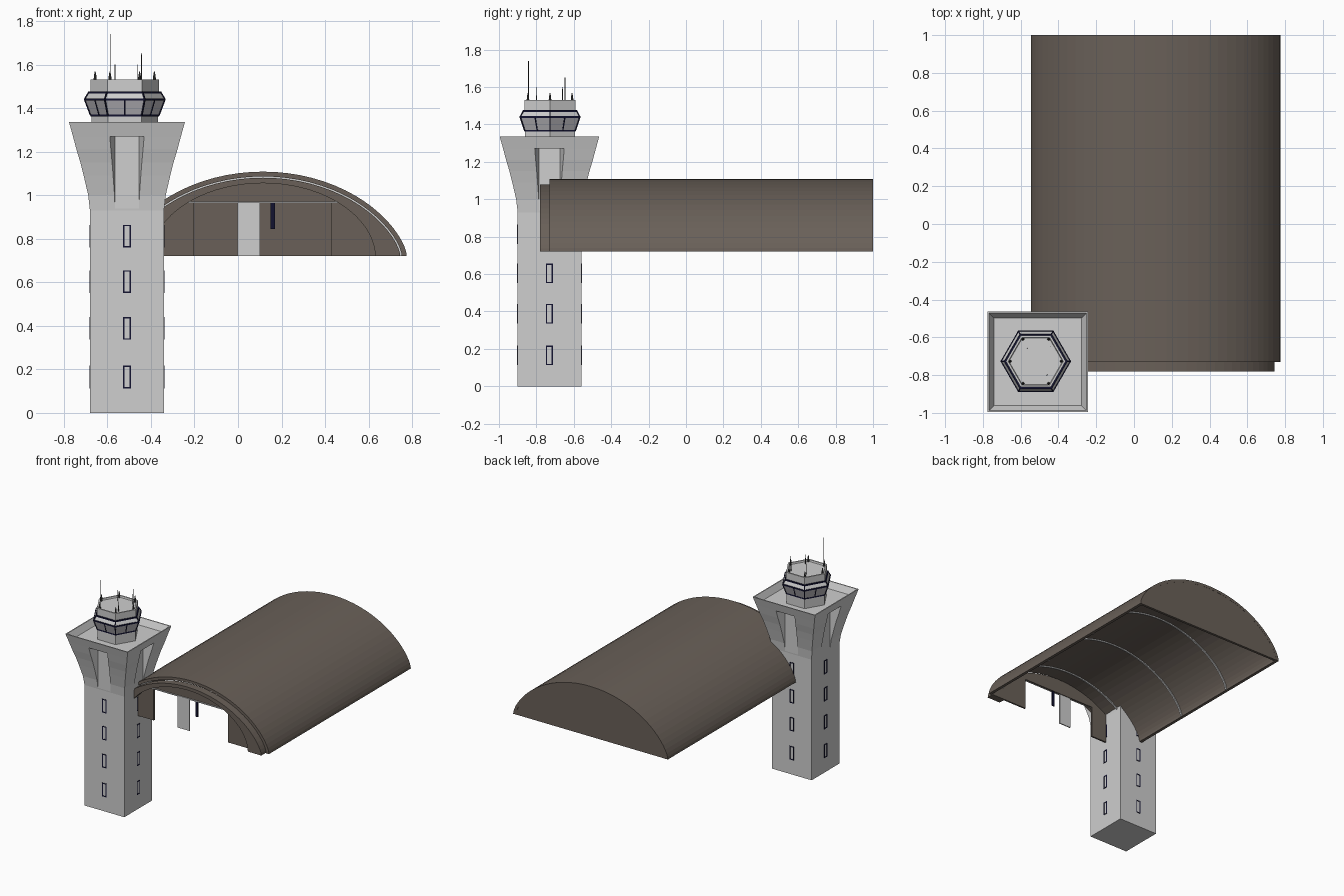
import bpy, bmesh, math
from mathutils import Matrix, Vector

if "Cube" in bpy.data.objects:
    bpy.data.objects.remove(bpy.data.objects["Cube"])


def material(name, rgb):
    m = bpy.data.materials.new(name)
    m.diffuse_color = (*rgb, 1)
    m.use_nodes = True
    m.node_tree.nodes["Principled BSDF"].inputs["Base Color"].default_value = m.diffuse_color
    return m


CONCRETE = material("pale_concrete", (0.62, 0.62, 0.62))
BROWN = material("brown_metal", (0.143, 0.118, 0.099))
NAVY = material("navy_frame", (0.006, 0.006, 0.03))
GLASS = material("cab_glass", (0.50, 0.49, 0.52))
DARK = material("dark_steel", (0.06, 0.06, 0.06))

TX, TY = -0.51, -0.73      # tower axis
CX, CY = -0.52, -0.727     # control cab axis
HX, HZ = 0.115, 0.72       # hangar axis and eaves height


def finish(bm, name, mat):
    bmesh.ops.recalc_face_normals(bm, faces=bm.faces)
    me = bpy.data.meshes.new(name)
    bm.to_mesh(me)
    bm.free()
    me.materials.append(mat)
    ob = bpy.data.objects.new(name, me)
    bpy.context.collection.objects.link(ob)
    return ob


def box(bm, lo, hi, m=Matrix()):
    lo, hi = Vector(lo), Vector(hi)
    s = hi - lo
    bmesh.ops.create_cube(bm, size=1, matrix=m @ Matrix.Translation((lo + hi) / 2) @ Matrix.Diagonal((*s, 1)))


def beam(bm, a, b, r, r2=None, sides=6):
    a, b = Vector(a), Vector(b)
    d = b - a
    m = Matrix.Translation((a + b) / 2) @ d.to_track_quat('Z', 'Y').to_matrix().to_4x4()
    bmesh.ops.create_cone(bm, cap_ends=True, segments=sides, radius1=r,
                          radius2=r if r2 is None else r2, depth=d.length, matrix=m)


def loft(bm, cx, cy, rings, sides, rot=0.0):
    """Closed stack of regular polygons given as (circumradius, z)."""
    rows = []
    for r, z in rings:
        rows.append([bm.verts.new((cx + r * math.cos(rot + math.tau * i / sides),
                                   cy + r * math.sin(rot + math.tau * i / sides), z)) for i in range(sides)])
    for a, b in zip(rows, rows[1:]):
        for i in range(sides):
            j = (i + 1) % sides
            bm.faces.new((a[i], a[j], b[j], b[i]))
    bm.faces.new(rows[0][::-1])
    bm.faces.new(rows[-1])


def prism(bm, pts, y0, y1):
    """Extrude an x-z outline along y."""
    a = [bm.verts.new((x, y0, z)) for x, z in pts]
    b = [bm.verts.new((x, y1, z)) for x, z in pts]
    n = len(pts)
    bm.faces.new(a)
    bm.faces.new(b[::-1])
    for i in range(n):
        j = (i + 1) % n
        bm.faces.new((a[i], b[i], b[j], a[j]))


# ---- Tower shaft with flared head and sunken deck
bm = bmesh.new()
profile = [(0.17, 0), (0.17, 0.93), (0.178, 1.0), (0.199, 1.09), (0.214, 1.15), (0.232, 1.21),
           (0.248, 1.27), (0.266, 1.335), (0.258, 1.335), (0.232, 1.288)]
loft(bm, TX, TY, [(h * math.sqrt(2), z) for h, z in profile], 4, math.pi / 4)
tower = finish(bm, "tower_shaft", CONCRETE)

# wedge-shaped recess on each side of the flare
bm = bmesh.new()
turns = [Matrix.Translation((TX, TY, 0)) @ Matrix.Rotation(k * math.pi / 2, 4, 'Z') for k in range(4)]
for m in turns:
    plan = [(-0.055, -0.171), (0.055, -0.171), (0.095, -0.30), (-0.095, -0.30)]
    lo = [bm.verts.new(m @ Vector((x, y, 0.88))) for x, y in plan]
    hi = [bm.verts.new(m @ Vector((x, y, 1.27))) for x, y in plan]
    bm.faces.new(lo)
    bm.faces.new(hi[::-1])
    for i in range(4):
        j = (i + 1) % 4
        bm.faces.new((lo[i], hi[i], hi[j], lo[j]))
cutter = finish(bm, "recess_cutter", CONCRETE)
cutter.hide_render = True
mod = tower.modifiers.new("recesses", 'BOOLEAN')
mod.operation, mod.solver, mod.object = 'DIFFERENCE', 'EXACT', cutter
bpy.context.view_layer.update()
tower.data = bpy.data.meshes.new_from_object(tower.evaluated_get(bpy.context.evaluated_depsgraph_get()))
tower.modifiers.clear()
bpy.data.objects.remove(cutter)

# ---- Tower window frames on all four sides
bm = bmesh.new()
for m in turns:
    for zc in (0.165, 0.388, 0.603, 0.812):
        y0, y1, w, h, t = -0.173, -0.169, 0.018, 0.052, 0.006
        box(bm, (-w, y0, zc - h), (-w + t, y1, zc + h), m)
        box(bm, (w - t, y0, zc - h), (w, y1, zc + h), m)
        box(bm, (-w, y0, zc - h), (w, y1, zc - h + t), m)
        box(bm, (-w, y0, zc + h - t), (w, y1, zc + h), m)
finish(bm, "tower_window_frames", NAVY)

# ---- Control cab: base, glazing, eaves and roof
bm = bmesh.new()
loft(bm, CX, CY, [(0.153, 1.28), (0.153, 1.366)], 6)
finish(bm, "cab_base", CONCRETE)
bm = bmesh.new()
loft(bm, CX, CY, [(0.156, 1.366), (0.184, 1.44)], 6)
finish(bm, "cab_windows", GLASS)
bm = bmesh.new()
loft(bm, CX, CY, [(0.184, 1.44), (0.165, 1.472), (0.158, 1.472), (0.158, 1.53), (0.146, 1.53), (0.142, 1.518)], 6)
finish(bm, "cab_roof", CONCRETE)

# cab frame rings and mullions
bm = bmesh.new()
for r, z in ((0.158, 1.366), (0.187, 1.44), (0.168, 1.472)):
    loft(bm, CX, CY, [(r, z - 0.005), (r, z + 0.005)], 6)
for i in range(12):
    a = math.tau * i / 12
    k = 1 if i % 2 == 0 else math.cos(math.pi / 6)
    p = [(CX + r * k * math.cos(a), CY + r * k * math.sin(a), z)
         for r, z in ((0.156, 1.366), (0.184, 1.44), (0.165, 1.472))]
    beam(bm, p[0], p[1], 0.004)
    if k == 1:
        beam(bm, p[1], p[2], 0.004)
finish(bm, "cab_frames", NAVY)

# roof lamps and antennas
bm = bmesh.new()
for i in range(6):
    a = math.tau * i / 6
    x, y = CX + 0.136 * math.cos(a), CY + 0.136 * math.sin(a)
    beam(bm, (x, y, 1.515), (x, y, 1.545), 0.008, 0.006, 8)
    beam(bm, (x, y, 1.545), (x, y, 1.568), 0.006, 0.002, 8)
finish(bm, "roof_lamps", DARK)
bm = bmesh.new()
for x, y, z in ((-0.587, -0.842, 1.74), (-0.443, -0.647, 1.652), (-0.565, -0.66, 1.60), (-0.46, -0.80, 1.60)):
    beam(bm, (x, y, 1.515), (x, y, z), 0.0025, 0.0015)
finish(bm, "antennas", DARK)


# ---- Hangar
def arch(w, h, n=36, mix=0.5):
    """Low arch from right to left, between a circular arc and an ellipse."""
    R = (w * w + h * h) / (2 * h)
    pts = []
    for i in range(n + 1):
        t = math.pi * i / n
        x = w * math.cos(t)
        circ = h - R + math.sqrt(R * R - x * x)
        pts.append((HX + x, HZ + mix * circ + (1 - mix) * h * math.sin(t)))
    return pts


def arch_band(name, outer, inner, y0, y1, mat):
    """Arched strip built from quads."""
    bm = bmesh.new()
    rows = [[bm.verts.new((x, y, z)) for x, z in p] for p, y in
            ((outer, y0), (outer, y1), (inner, y1), (inner, y0))]
    for a, b in zip(rows, rows[1:] + rows[:1]):
        for i in range(len(a) - 1):
            bm.faces.new((a[i], a[i + 1], b[i + 1], b[i]))
    for i in (0, -1):
        bm.faces.new([r[i] for r in rows])
    return finish(bm, name, mat)


arch_band("hangar_vault", arch(0.66, 0.388), arch(0.637, 0.366), -0.73, 1.0, BROWN)
arch_band("hangar_porch", arch(0.63, 0.36), arch(0.515, 0.335, mix=0.1), -0.78, -0.725, BROWN)
for k, y in enumerate((-0.60, -0.08, 0.43)):
    arch_band(f"roof_rib_{k + 1}", arch(0.637, 0.366), arch(0.628, 0.357), y - 0.006, y + 0.006, CONCRETE)

# end wall, and front wall with its wide doorway
bm = bmesh.new()
prism(bm, arch(0.64, 0.369), 0.98, 0.999)
finish(bm, "hangar_end_wall", BROWN)
bm = bmesh.new()
prism(bm, arch(0.63, 0.36) + [(-0.205, HZ), (-0.205, 0.965), (0.43, 0.965), (0.43, HZ)], -0.735, -0.722)
finish(bm, "hangar_front_wall", BROWN)

# door rail, hanging door leaf and dark sign plate
bm = bmesh.new()
box(bm, (-0.235, -0.742, 0.964), (0.465, -0.734, 0.971))
finish(bm, "door_rail", CONCRETE)
bm = bmesh.new()
box(bm, (-0.003, -0.735, HZ), (0.10, -0.727, 0.966))
finish(bm, "door_leaf", CONCRETE)
bm = bmesh.new()
box(bm, (0.15, -0.735, 0.845), (0.17, -0.727, 0.966))
finish(bm, "door_plate", NAVY)
